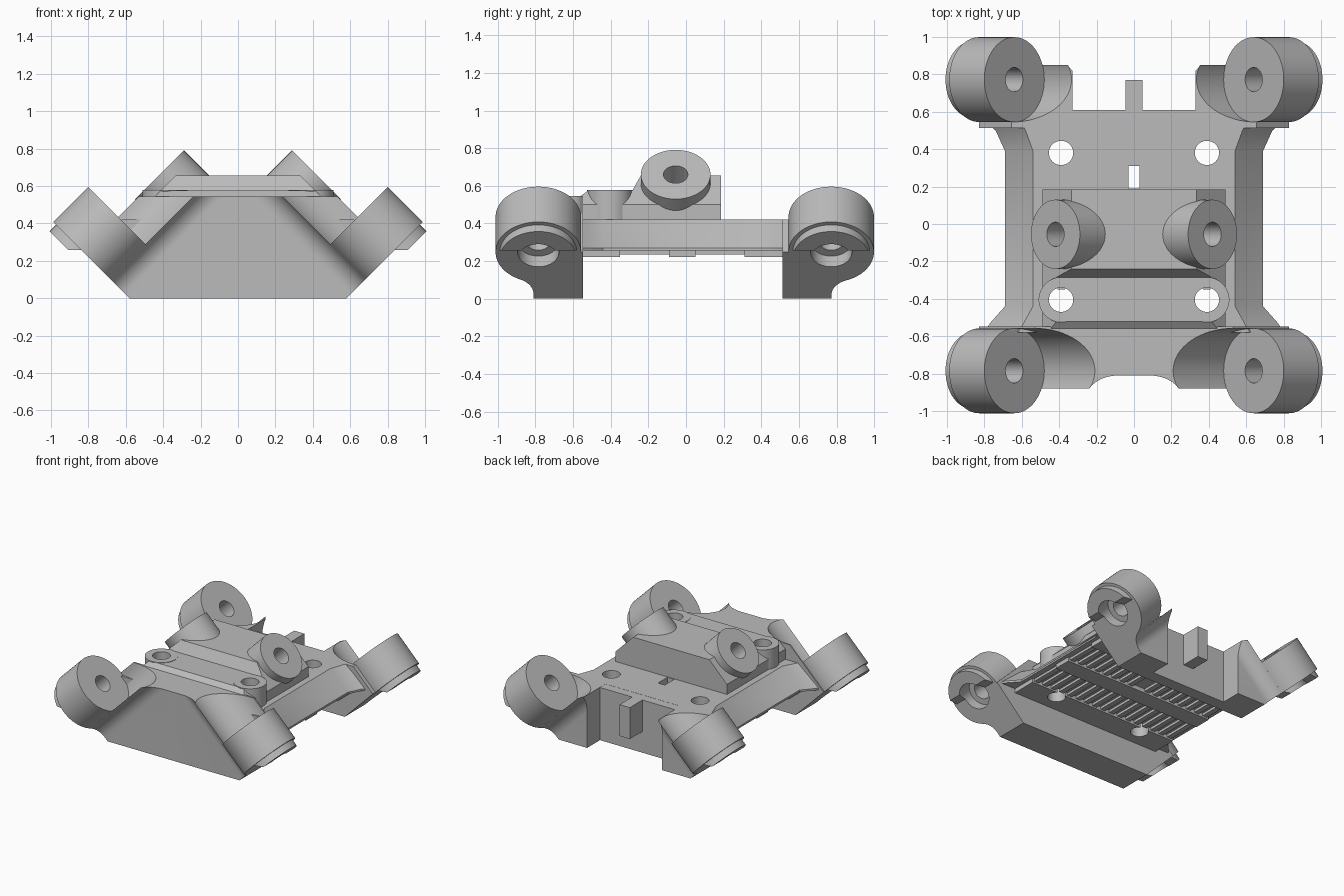
import bpy, bmesh, math
from math import pi, sin, cos, sqrt, atan2

cube = bpy.data.objects.get("Cube")
if cube:
    bpy.data.objects.remove(cube, do_unlink=True)

grey = bpy.data.materials.new("plain grey")
grey.use_nodes = True
COLOUR = (0.5, 0.5, 0.5, 1)
grey.diffuse_color = COLOUR
grey.node_tree.nodes["Principled BSDF"].inputs["Base Color"].default_value = COLOUR


# Helpers
def loft(name, rings):
    """Closed solid through matching rings of points."""
    bm = bmesh.new()
    rows = [[bm.verts.new(p) for p in ring] for ring in rings]
    n = len(rows[0])
    bm.faces.new(rows[0])
    bm.faces.new(rows[-1])
    for a, b in zip(rows, rows[1:]):
        for i in range(n):
            bm.faces.new((a[i], a[(i + 1) % n], b[(i + 1) % n], b[i]))
    bmesh.ops.recalc_face_normals(bm, faces=bm.faces)
    mesh = bpy.data.meshes.new(name)
    bm.to_mesh(mesh)
    bm.free()
    mesh.materials.append(grey)
    ob = bpy.data.objects.new(name, mesh)
    bpy.context.collection.objects.link(ob)
    return ob


def prism(name, poly, w0, w1, frame):
    return loft(name, [[frame(u, v, w) for u, v in poly] for w in (w0, w1)])


def circle(r, u=0, v=0, n=64):
    return [(u + r * cos(2 * pi * i / n), v + r * sin(2 * pi * i / n)) for i in range(n)]


def along_z(u, v, w):
    return (u, v, w)


def along_y(u, v, w):
    return (u, w, v)


def along_x(u, v, w):
    return (w, u, v)


def box(name, x0, x1, y0, y1, z0, z1):
    return prism(name, [(x0, y0), (x1, y0), (x1, y1), (x0, y1)], z0, z1, along_z)


def apply(ob, mod):
    bpy.context.view_layer.objects.active = ob
    bpy.ops.object.modifier_apply(modifier=mod.name)


def combine(ob, other, operation):
    """Boolean with another solid, which is used up."""
    mod = ob.modifiers.new("bool", 'BOOLEAN')
    mod.operation, mod.object, mod.solver = operation, other, 'EXACT'
    apply(ob, mod)
    bpy.data.objects.remove(other, do_unlink=True)


def mirror(ob):
    apply(ob, ob.modifiers.new("mirror", 'MIRROR'))


K = 1 / sqrt(2)
R = 0.227          # corner boss radius
FACE, BASE = -0.145, -0.41


# Corner arms: tilted boss blended into the end wall
def arm(name, cy, side, inner, wall, x_min, top):
    def tilt(t, v, n):
        return (0.5375 - K * (t + n), cy + side * v, 0.5375 + K * (n - t))

    fillet = 0.12
    cv = wall + fillet
    ct = sqrt((R + fillet) ** 2 - cv ** 2)
    a0, a1 = -pi / 2, atan2(-cv, -ct)
    arc = [(ct + fillet * cos(a0 + (a1 - a0) * i / 10),
            cv + fillet * sin(a0 + (a1 - a0) * i / 10)) for i in range(11)]
    profile = [(0, -inner), (1.4, -inner), (1.4, wall)] + arc + [(0, 0.05)]
    ob = prism(name, profile, BASE, 0.9, tilt)
    combine(ob, box("limits", x_min, 2, -2, 2, 0, top), 'INTERSECT')
    combine(ob, prism("clearance", circle(R), FACE, 1.5, tilt), 'DIFFERENCE')
    combine(ob, prism("boss", circle(R), BASE, FACE, tilt), 'UNION')
    rim = prism("rim", circle(0.205), -0.46, BASE + 0.03, tilt)
    combine(rim, box("limits", 0, 2, -2, 2, 0.257, 1), 'INTERSECT')
    combine(ob, rim, 'UNION')
    combine(ob, prism("hole", circle(0.065), -0.7, 0.2, tilt), 'DIFFERENCE')
    combine(ob, prism("counterbore", circle(0.11), -0.7, -0.33, tilt), 'DIFFERENCE')
    # Open the centre seam so that the halves meet cleanly
    bm = bmesh.new()
    bm.from_mesh(ob.data)
    seam = [f for f in bm.faces if all(abs(v.co.x) < 1e-4 for v in f.verts)]
    bmesh.ops.delete(bm, geom=seam, context='FACES')
    bm.to_mesh(ob.data)
    bm.free()
    mirror(ob)
    return ob


arm("front_wall_and_bosses", -0.785, -1, 0.237, 0.025, 0, 0.545)
arm("rear_arms_and_bosses", 0.772, 1, 0.259, 0, 0.33, 0.42)

# Rear wall with its centre rib
box("rear_wall", -0.335, 0.335, 0.513, 0.61, 0, 0.419)
box("rear_rib", -0.045, 0.045, 0.6, 0.77, 0.17, 0.42)


# Main plate, flaring into the end walls
def section(y, top_x, side_x):
    half = [(top_x, 0.42), (side_x, 0.27), (side_x, 0.255)]
    return [(x, y, z) for x, z in half] + [(-x, y, z) for x, z in reversed(half)]


body = loft("carriage_body", [section(-0.58, 0.62, 0.8), section(-0.53, 0.59, 0.77),
                              section(-0.44, 0.54, 0.69), section(0.39, 0.54, 0.69),
                              section(0.5, 0.58, 0.74), section(0.54, 0.6, 0.79)])

# Raised block with chamfered flanks and a lower front shelf
block = prism("block", [(-0.56, 0.4), (-0.56, 0.545), (-0.52, 0.575), (-0.285, 0.575),
                        (-0.24, 0.655), (0.185, 0.655), (0.185, 0.4)], -0.49, 0.49, along_x)
flanks = [(-0.49, 0.3), (0.49, 0.3), (0.49, 0.5), (0.335, 0.655),
          (0.3, 0.7), (-0.3, 0.7), (-0.335, 0.655), (-0.49, 0.5)]
combine(block, prism("flanks", flanks, -1, 1, along_y), 'INTERSECT')
combine(body, block, 'UNION')

# Screw pillars, through holes and cable slot
for x in (-0.39, 0.39):
    combine(body, prism("pillar", circle(0.12, x, -0.405), 0.4, 0.578, along_z), 'UNION')


def screw_holes(ob):
    for x in (-0.39, 0.39):
        for y in (-0.405, 0.38):
            combine(ob, prism("hole", circle(0.065, x, y, 40), -1, 2, along_z), 'DIFFERENCE')


# Upper tilted bosses
for s in (-1, 1):
    def lean(u, v, w):
        return (s * (0.42 + K * (w - u)), v - 0.055, 0.66 + K * (w + u))
    combine(body, prism("boss", circle(0.185), -0.35, 0, lean), 'UNION')
    combine(body, prism("hole", circle(0.065), -0.2, 0.2, lean), 'DIFFERENCE')
screw_holes(body)
combine(body, box("slot", -0.03, 0.03, 0.19, 0.31, -1, 1), 'DIFFERENCE')

# Underside pads
for name, y0, y1 in (("front_pad", -0.55, -0.35), ("middle_pad", -0.09, 0.05),
                     ("rear_pad", 0.31, 0.52)):
    pad = box(name, -0.66, 0.66, y0, y1, 0.222, 0.26)
    screw_holes(pad)

# Belt teeth between the pads
for name, y0, y1 in (("front_belt_tooth", -0.35, -0.09), ("rear_belt_tooth", 0.05, 0.31)):
    for i in range(17):
        x = (i - 8) * 0.078
        if i == 8 and y0 > 0:
            continue
        box(name, x - 0.02, x + 0.02, y0, y1, 0.235, 0.26)

# Shading
bpy.ops.object.select_all(action='DESELECT')
for ob in bpy.context.collection.objects:
    if ob.type == 'MESH':
        ob.select_set(True)
        bpy.context.view_layer.objects.active = ob
bpy.ops.object.shade_smooth_by_angle(angle=math.radians(30))
